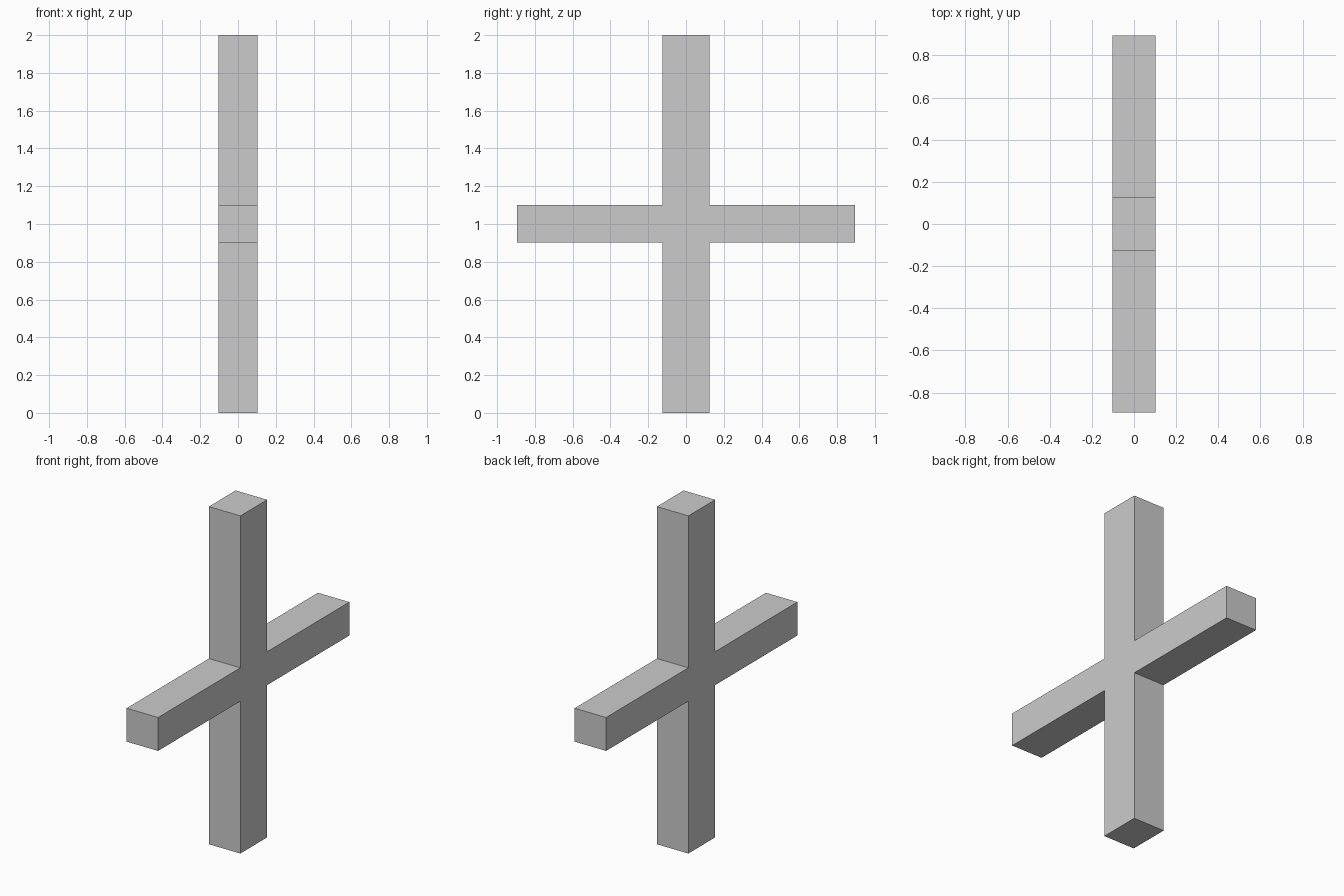
import bpy
import bmesh

if "Cube" in bpy.data.objects:
    bpy.data.objects.remove(bpy.data.objects["Cube"])

HALF_DEPTH = 0.103            # half thickness along x
POST_Y, ARM_Y = 0.125, 0.895  # half widths of post and arms
ARM_Z0, ARM_Z1, TOP = 0.902, 1.1, 2.0

# Right half of the cross outline in (y, z), mirrored for the left half
half = [(POST_Y, 0), (POST_Y, ARM_Z0), (ARM_Y, ARM_Z0),
        (ARM_Y, ARM_Z1), (POST_Y, ARM_Z1), (POST_Y, TOP)]
outline = half + [(-y, z) for y, z in reversed(half)]

# Cross: one outline extruded along x
bm = bmesh.new()
face = bm.faces.new([bm.verts.new((-HALF_DEPTH, y, z)) for y, z in outline])
ext = bmesh.ops.extrude_face_region(bm, geom=[face], use_keep_orig=True)
moved = [v for v in ext["geom"] if isinstance(v, bmesh.types.BMVert)]
bmesh.ops.translate(bm, verts=moved, vec=(2 * HALF_DEPTH, 0, 0))
bmesh.ops.recalc_face_normals(bm, faces=bm.faces)

mesh = bpy.data.meshes.new("cross")
bm.to_mesh(mesh)
bm.free()
bpy.context.collection.objects.link(bpy.data.objects.new("cross", mesh))
